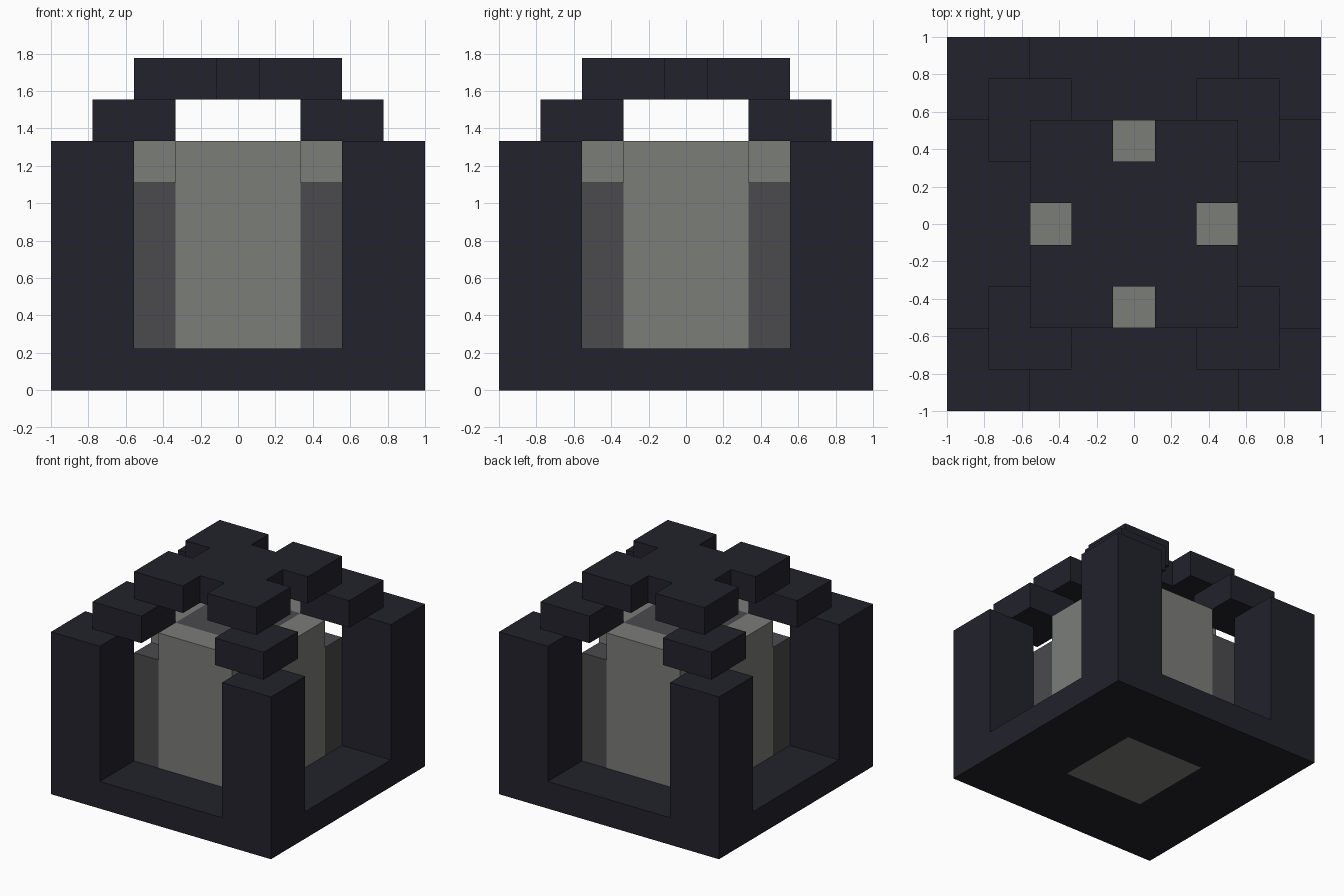
import bpy, bmesh

U = 2 / 9  # one block of the grid

cube = bpy.data.objects.get("Cube")
if cube:
    bpy.data.objects.remove(cube, do_unlink=True)


def material(name, rgb):
    m = bpy.data.materials.new(name)
    m.use_nodes = True
    m.diffuse_color = (*rgb, 1)
    bsdf = next(n for n in m.node_tree.nodes if n.type == 'BSDF_PRINCIPLED')
    bsdf.inputs["Base Color"].default_value = (*rgb, 1)
    return m


frame = material("dark_navy", (0.016, 0.016, 0.025))
light = material("light_grey", (0.198, 0.205, 0.191))
dark = material("dark_grey", (0.069, 0.067, 0.072))


def prism(name, outline, z0, z1, *mats, inset=0):
    """Extrude an outline in block units; an inset paints a square underneath."""
    bm = bmesh.new()
    bottom = bm.faces.new([bm.verts.new((x * U, y * U, z0 * U)) for x, y in outline])
    top = bmesh.ops.extrude_face_region(bm, geom=[bottom], use_keep_orig=True)
    verts = [g for g in top["geom"] if isinstance(g, bmesh.types.BMVert)]
    bmesh.ops.translate(bm, vec=(0, 0, (z1 - z0) * U), verts=verts)
    bmesh.ops.recalc_face_normals(bm, faces=bm.faces)
    if inset:
        bmesh.ops.inset_individual(bm, faces=[bottom], thickness=inset * U)
        bottom.material_index = 1
    mesh = bpy.data.meshes.new(name)
    bm.to_mesh(mesh)
    bm.free()
    for m in mats:
        mesh.materials.append(m)
    obj = bpy.data.objects.new(name, mesh)
    bpy.context.collection.objects.link(obj)


def rect(x0, y0, x1, y1):
    return [(x0, y0), (x1, y0), (x1, y1), (x0, y1)]


def quarter_turns(points):
    """The points followed by their three clockwise quarter turns."""
    turns = [points]
    for _ in range(3):
        turns.append([(y, -x) for x, y in turns[-1]])
    return turns


# Base slab with a small light square underneath
prism("base", rect(-4.5, -4.5, 4.5, 4.5), 0, 1, frame, light, inset=4)

# Inner core
prism("core", rect(-1.5, -1.5, 1.5, 1.5), 1, 6, dark)

# Parts repeated on four sides or corners
for i, side in enumerate(("back_left", "front_left", "front_right", "back_right")):
    prism("pillar_" + side, quarter_turns(rect(2.5, 2.5, 4.5, 4.5))[i], 1, 6, frame)
    prism("bracket_" + side, quarter_turns(rect(1.5, 1.5, 3.5, 3.5))[i], 6, 7, frame)
    prism("core_corner_" + side, quarter_turns(rect(1.5, 1.5, 2.5, 2.5))[i], 1, 5, dark)
for i, side in enumerate(("back", "left", "front", "right")):
    prism("panel_" + side, quarter_turns(rect(-1.5, 1.5, 1.5, 2.5))[i], 1, 6, light)

# Roof slab with a notch in the middle of each side
corner = [(0.5, 1.5), (0.5, 2.5), (2.5, 2.5), (2.5, 0.5), (1.5, 0.5)]
prism("roof", sum(quarter_turns(corner), []), 7, 8, frame)
